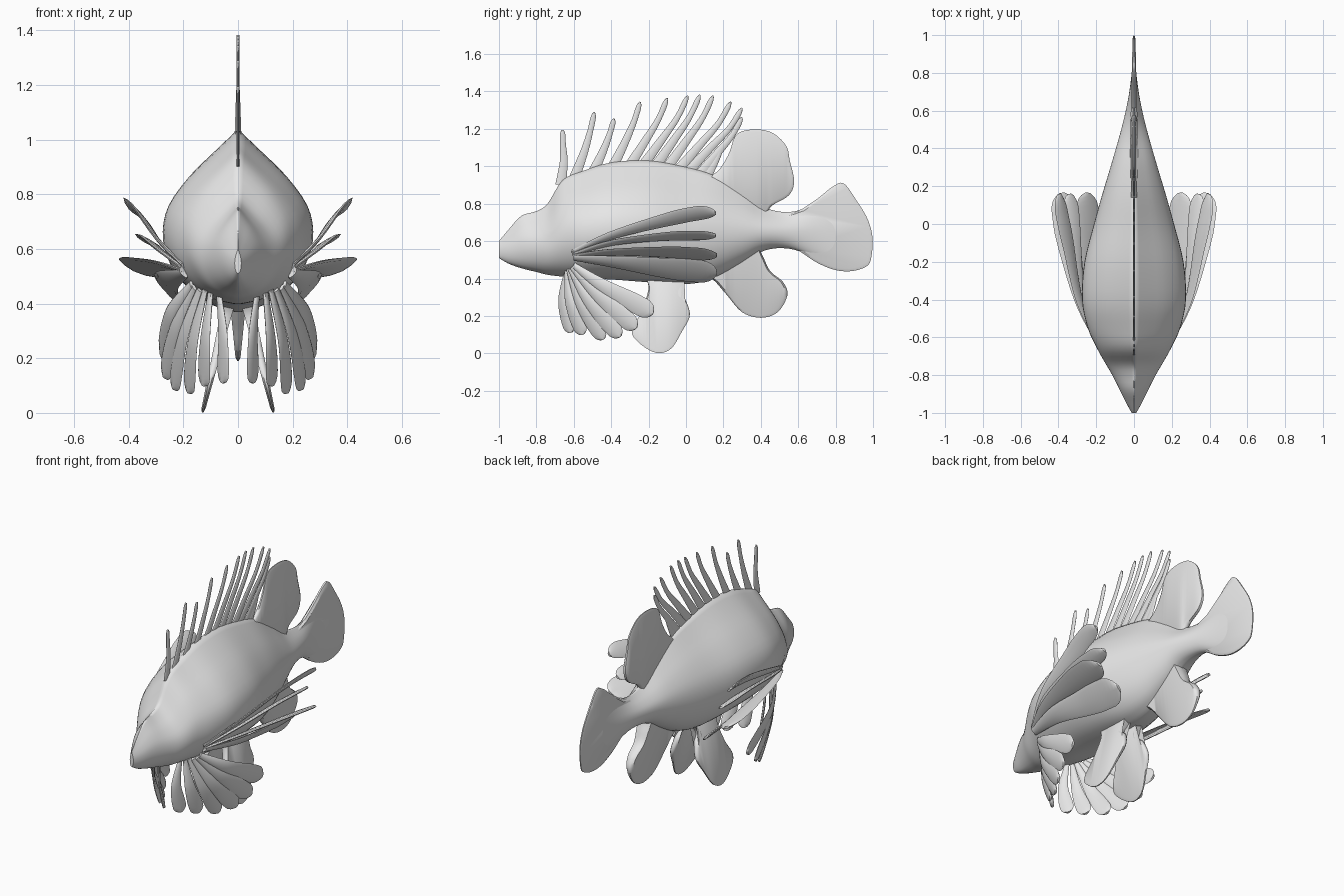
import bpy, bmesh, math
from mathutils import Vector

grey = bpy.data.materials.new("plain_grey")
grey.diffuse_color = (0.8, 0.8, 0.8, 1)


def spline(pts, n, closed=False):
    """Catmull-Rom through pts, n samples per span."""
    pts = [Vector(p) for p in pts]
    m = len(pts)
    get = (lambda i: pts[i % m]) if closed else (lambda i: pts[max(0, min(m - 1, i))])
    out = []
    for i in range(m if closed else m - 1):
        a, b, c, d = (get(i + k) for k in (-1, 0, 1, 2))
        for k in range(n):
            t = k / n
            out.append(0.5 * (2 * b + (c - a) * t + (2 * a - 5 * b + 4 * c - d) * t * t
                              + (3 * b - a - 3 * c + d) * t ** 3))
    if not closed:
        out.append(pts[-1])
    return out


def loft(name, rings, mirror=False, angle=50):
    """Skin a list of equal closed rings and cap both ends."""
    bm = bmesh.new()
    vr = [[bm.verts.new(p) for p in r] for r in rings]
    n = len(vr[0])
    for a, b in zip(vr, vr[1:]):
        for i in range(n):
            j = (i + 1) % n
            bm.faces.new((a[i], a[j], b[j], b[i]))
    bm.faces.new(vr[0])
    bm.faces.new(vr[-1])
    bmesh.ops.triangulate(bm, faces=[f for f in bm.faces if len(f.verts) > 4])
    bmesh.ops.recalc_face_normals(bm, faces=bm.faces)
    me = bpy.data.meshes.new(name)
    bm.to_mesh(me)
    bm.free()
    ob = bpy.data.objects.new(name, me)
    bpy.context.collection.objects.link(ob)
    me.materials.append(grey)
    bpy.ops.object.select_all(action='DESELECT')
    ob.select_set(True)
    bpy.context.view_layer.objects.active = ob
    bpy.ops.object.shade_smooth_by_angle(angle=math.radians(angle))
    if mirror:
        ob.modifiers.new("mirror", 'MIRROR')
    return ob


def plate(name, outline, thick, lean=None, mirror=False):
    """Flat fin from a (y, z) outline; thick(y, z) is the half thickness."""
    pts = spline(outline, 5, True)
    c = sum(pts, Vector((0, 0))) / len(pts)
    rings = []
    for scale, t in ((0.93, -1), (1, -0.4), (1, 0.4), (0.93, 1)):
        ring = []
        for p in pts:
            q = c + (p - c) * scale
            ring.append(((lean(q.y) if lean else 0) + t * thick(*q), q.x, q.y))
        rings.append(ring)
    loft(name, rings, mirror)


def blade(name, path, width, normal, thick, root=0.25, mirror=True):
    """Paddle shaped ray along a 3D path, flat across the given normal."""
    pts = spline(path, 10)
    pts = [p for p in pts[:-1]] + [pts[-2].lerp(pts[-1], 0.6), pts[-1]]
    rings, last = [], len(pts) - 1
    total = sum((b - a).length for a, b in zip(pts, pts[1:]))
    run = 0
    for i, p in enumerate(pts):
        tan = (pts[min(i + 1, last)] - pts[max(i - 1, 0)]).normalized()
        side = tan.cross(Vector(normal)).normalized()
        nor = side.cross(tan).normalized()
        if i:
            run += (p - pts[i - 1]).length
        s = run / total
        w = width * (root + (1 - root) * min(1, s / 0.75))
        if s > 0.88:
            w *= math.sqrt(max(0.04, 1 - ((s - 0.88) / 0.12) ** 2))
        rings.append([p + side * w * a + nor * thick * b for a, b in
                      ((1, 0), (0.75, 0.8), (0, 1), (-0.75, 0.8),
                       (-1, 0), (-0.75, -0.8), (0, -1), (0.75, -0.8))])
    loft(name, rings, mirror)


# Body: stations are (y, half width, bottom z, top z)
stations = [(-1.0, 0.012, 0.51, 0.60), (-0.95, 0.04, 0.48, 0.66), (-0.88, 0.075, 0.455, 0.735),
            (-0.8, 0.115, 0.435, 0.76), (-0.74, 0.15, 0.42, 0.80), (-0.66, 0.195, 0.41, 0.925),
            (-0.55, 0.245, 0.40, 0.975), (-0.4, 0.275, 0.395, 1.02), (-0.2, 0.262, 0.38, 1.03),
            (0, 0.212, 0.37, 0.995), (0.15, 0.17, 0.40, 0.95), (0.3, 0.125, 0.48, 0.86),
            (0.42, 0.09, 0.55, 0.78), (0.55, 0.055, 0.56, 0.755), (0.68, 0.028, 0.52, 0.79),
            (0.8, 0.012, 0.49, 0.82)]
section = spline([(0.03, 1), (0.33, 0.88), (0.66, 0.74), (0.92, 0.58), (1, 0.43),
                  (0.94, 0.28), (0.74, 0.14), (0.42, 0.04), (0.05, 0)], 3)
body = []
for y, w, lo, hi in spline(stations, 4):
    half = [(s.x * w, y, lo + (hi - lo) * s.y) for s in section]
    body.append(half + [(-x, yy, z) for x, yy, z in reversed(half)])
loft("body", body)

# Median fins
plate("tail_fin", [(0.5, 0.72), (0.6, 0.76), (0.7, 0.825), (0.79, 0.895), (0.845, 0.907),
                   (0.91, 0.82), (0.97, 0.72), (0.997, 0.62), (0.99, 0.51), (0.965, 0.465),
                   (0.89, 0.44), (0.8, 0.445), (0.7, 0.485), (0.6, 0.55), (0.5, 0.6)],
      lambda y, z: 0.007 + 0.025 * (1 - y))
plate("soft_dorsal_fin", [(0.1, 0.9), (0.18, 0.985), (0.23, 1.07), (0.27, 1.17), (0.36, 1.197),
                          (0.46, 1.18), (0.535, 1.11), (0.555, 1.03), (0.578, 0.92),
                          (0.55, 0.845), (0.46, 0.79), (0.4, 0.73), (0.25, 0.8)],
      lambda y, z: 0.006 + 0.035 * max(0, 1.2 - z))
plate("anal_fin", [(0.1, 0.45), (0.16, 0.38), (0.22, 0.31), (0.3, 0.22), (0.4, 0.19),
                   (0.49, 0.22), (0.542, 0.31), (0.52, 0.38), (0.45, 0.44), (0.41, 0.52),
                   (0.36, 0.6), (0.22, 0.58)],
      lambda y, z: 0.008 + 0.1 * max(0, z - 0.19))

# Paired pelvic fins, splayed outwards
plate("pelvic_fin", [(-0.22, 0.44), (-0.2, 0.35), (-0.24, 0.22), (-0.29, 0.12), (-0.25, 0.055),
                     (-0.16, 0.003), (-0.08, 0.025), (-0.02, 0.12), (0.02, 0.2), (0.0, 0.28),
                     (-0.04, 0.33), (0.0, 0.42), (-0.1, 0.48)],
      lambda y, z: 0.007 + 0.04 * z, lambda z: 0.13 - 0.24 * z, True)

# Dorsal spines: (base y, base z, tip y, tip z)
spines = [(-0.65, 0.93, -0.66, 1.195), (-0.58, 0.96, -0.49, 1.29), (-0.48, 0.99, -0.385, 1.255),
          (-0.38, 1.01, -0.245, 1.345), (-0.29, 1.02, -0.10, 1.365), (-0.22, 1.02, 0.01, 1.378),
          (-0.15, 1.02, 0.075, 1.383), (-0.09, 1.01, 0.145, 1.378), (-0.03, 1.0, 0.24, 1.345),
          (0.02, 0.99, 0.3, 1.312), (0.08, 0.97, 0.3, 1.262), (0.12, 0.96, 0.185, 1.092)]
for i, (y0, z0, y1, z1) in enumerate(spines):
    bend = 0.1 * (y1 - y0)
    blade(f"dorsal_spine_{i + 1}",
          [(0, y0 - 0.02, z0 - 0.03), (0, y0 + 0.35 * (y1 - y0) + bend * 0.3, z0 + 0.35 * (z1 - z0) - bend * 0.3),
           (0, y0 + 0.7 * (y1 - y0) + bend * 0.5, z0 + 0.7 * (z1 - z0) - bend * 0.5), (0, y1, z1)],
          0.015, (1, 0, 0), 0.005, 1.9, False)

# Long upper pectoral rays: (path, half width, normal)
upper = [([(0.2, -0.61, 0.54), (0.29, -0.4, 0.63), (0.35, -0.1, 0.715), (0.385, 0.07, 0.75), (0.395, 0.16, 0.75)],
          0.05, (0.75, 0, -0.65)),
         ([(0.2, -0.6, 0.53), (0.28, -0.4, 0.59), (0.32, -0.1, 0.625), (0.34, 0.16, 0.63)],
          0.05, (0.5, 0, -0.85)),
         ([(0.2, -0.6, 0.52), (0.28, -0.4, 0.54), (0.345, -0.1, 0.54), (0.38, 0.165, 0.525)],
          0.075, (0.45, 0, -0.9)),
         ([(0.2, -0.6, 0.51), (0.255, -0.35, 0.485), (0.25, -0.1, 0.455), (0.245, 0.165, 0.43)],
          0.085, (0.7, 0, -0.7))]
for i, (path, w, n) in enumerate(upper):
    blade(f"upper_pectoral_ray_{i + 1}", path, w, n, 0.007)

# Short lower rays fanning under the chest, front and inner ones first
lower = [((0.07, -0.64, 0.44), (0.055, -0.66, 0.28), (0.055, -0.615, 0.11)),
         ((0.1, -0.64, 0.44), (0.12, -0.62, 0.27), (0.125, -0.55, 0.1)),
         ((0.12, -0.63, 0.45), (0.165, -0.56, 0.26), (0.18, -0.44, 0.075)),
         ((0.14, -0.62, 0.45), (0.2, -0.52, 0.28), (0.235, -0.35, 0.09)),
         ((0.16, -0.61, 0.46), (0.23, -0.47, 0.31), (0.27, -0.265, 0.135)),
         ((0.17, -0.6, 0.47), (0.25, -0.44, 0.36), (0.28, -0.175, 0.215))]
for i, path in enumerate(lower):
    blade(f"lower_pectoral_ray_{i + 1}", path, 0.038 + 0.003 * i, (0.75, -0.55, 0.1), 0.007, 0.3)
